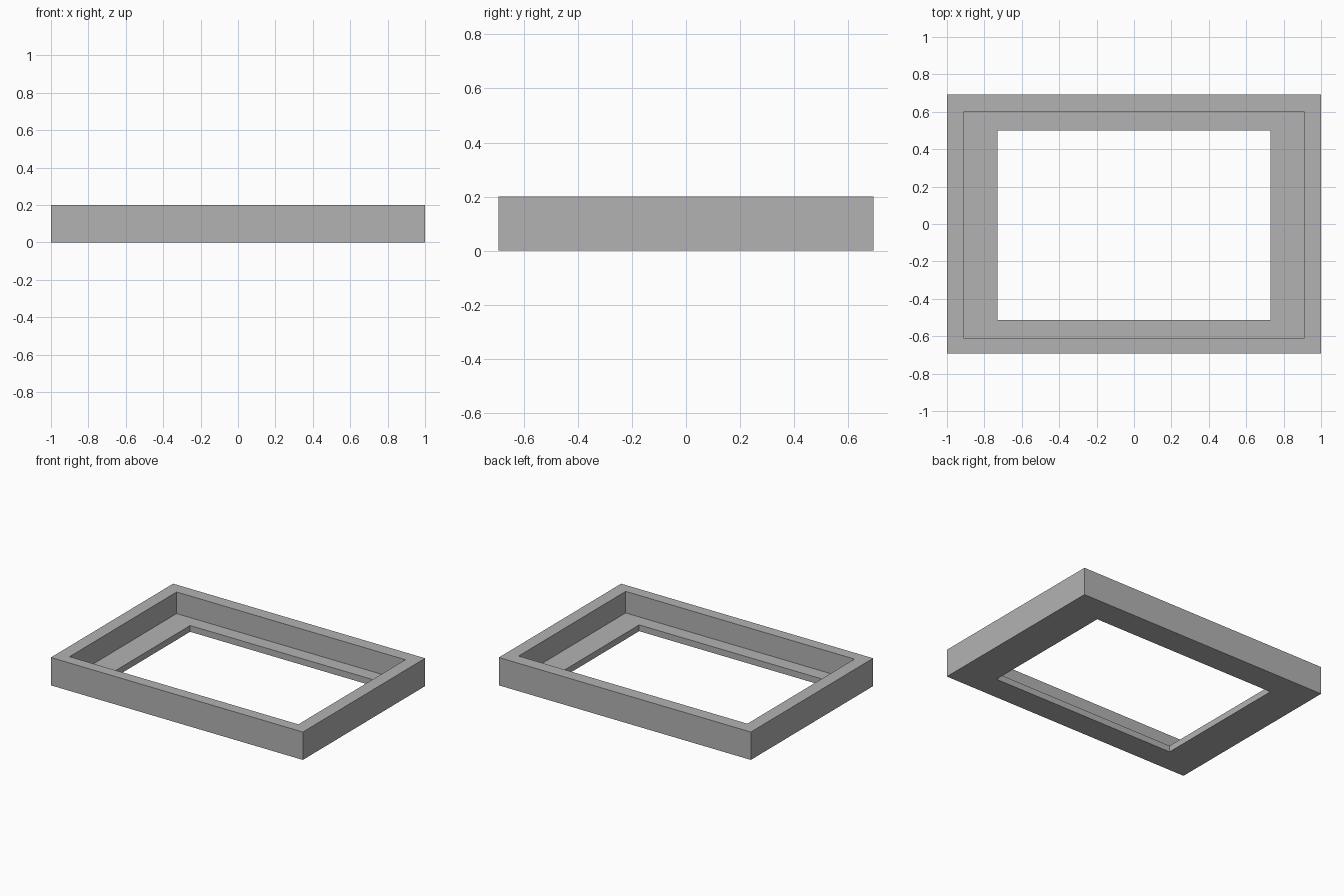
import bpy
import bmesh

cube = bpy.data.objects.get("Cube")
if cube:
    bpy.data.objects.remove(cube, do_unlink=True)

# Plain grey material
grey = bpy.data.materials.new("plain grey")
grey.use_nodes = True
colour = (0.45, 0.45, 0.45, 1)
grey.diffuse_color = colour
grey.node_tree.nodes["Principled BSDF"].inputs["Base Color"].default_value = colour

HEIGHT, LEDGE = 0.20, 0.045
OUTER = (1.0, 0.693, 0.0)        # half width, half depth, y centre
RECESS = (0.908, 0.607, -0.006)
OPENING = (0.731, 0.507, -0.006)


def ring(bm, size, z):
    """Rectangular loop of four vertices."""
    hx, hy, cy = size
    return [bm.verts.new((sx * hx, cy + sy * hy, z))
            for sx, sy in ((-1, -1), (1, -1), (1, 1), (-1, 1))]


# Stepped cross-section carried round the rectangle
bm = bmesh.new()
section = [(OUTER, 0), (OUTER, HEIGHT), (RECESS, HEIGHT),
           (RECESS, LEDGE), (OPENING, LEDGE), (OPENING, 0)]
rings = [ring(bm, size, z) for size, z in section]
for a, b in zip(rings, rings[1:] + rings[:1]):
    for i in range(4):
        j = (i + 1) % 4
        bm.faces.new((a[i], a[j], b[j], b[i]))
bmesh.ops.recalc_face_normals(bm, faces=bm.faces)

mesh = bpy.data.meshes.new("rebated_frame")
bm.to_mesh(mesh)
bm.free()
mesh.materials.append(grey)
frame = bpy.data.objects.new("rebated_frame", mesh)
bpy.context.collection.objects.link(frame)
